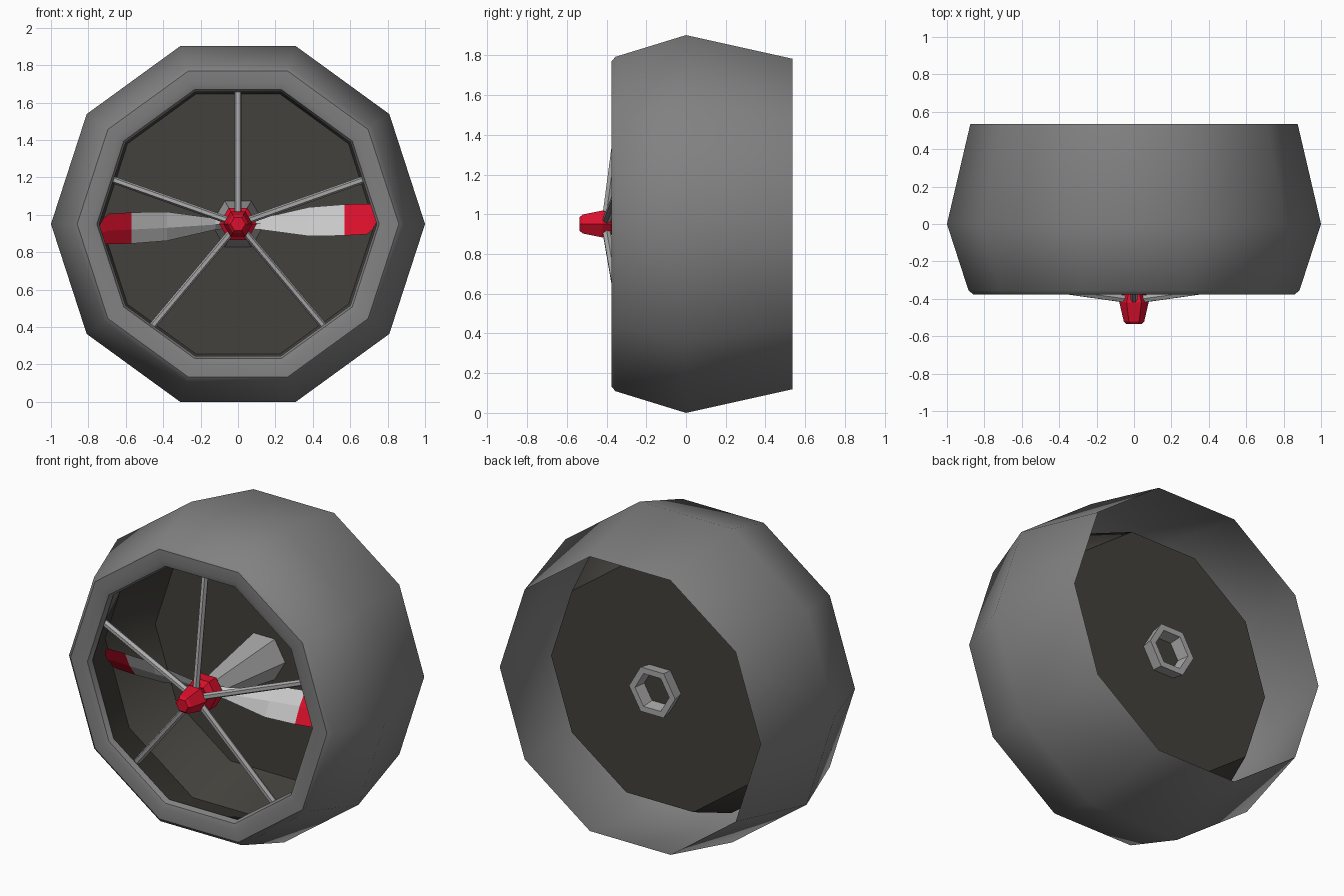
import bpy, bmesh
from math import sin, cos, pi, radians
from mathutils import Vector

if "Cube" in bpy.data.objects:
    bpy.data.objects.remove(bpy.data.objects["Cube"])

CZ = 0.951  # height of the fan axis


def material(name, rgb):
    m = bpy.data.materials.new(name)
    m.diffuse_color = (*rgb, 1)
    m.use_nodes = True
    m.node_tree.nodes["Principled BSDF"].inputs["Base Color"].default_value = m.diffuse_color
    return m


CASING = material("casing_grey", (0.22, 0.22, 0.22))
DARK = material("dark_grey", (0.055, 0.053, 0.045))
METAL = material("metal_grey", (0.4, 0.4, 0.4))
WHITE = material("blade_white", (0.75, 0.75, 0.75))
RED = material("red", (0.7, 0.005, 0.025))


def finish(name, bm, mats, angle=None):
    bmesh.ops.recalc_face_normals(bm, faces=bm.faces)
    me = bpy.data.meshes.new(name)
    bm.to_mesh(me)
    bm.free()
    for m in mats:
        me.materials.append(m)
    ob = bpy.data.objects.new(name, me)
    bpy.context.collection.objects.link(ob)
    if angle:
        bpy.ops.object.select_all(action='DESELECT')
        ob.select_set(True)
        bpy.context.view_layer.objects.active = ob
        bpy.ops.object.shade_smooth_by_angle(angle=radians(angle))
    return ob


def loft(bm, rings):
    """Bridge successive closed rings of equal length with quads."""
    rows = [[bm.verts.new(p) for p in r] for r in rings]
    for a, b in zip(rows, rows[1:]):
        for i in range(len(a)):
            j = (i + 1) % len(a)
            bm.faces.new((a[i], a[j], b[j], b[i]))
    return rows


def lathe(name, profile, sides, mat, angle=None, cap_first=False, cap_last=False):
    """Turn (radius, y) points around the fan axis."""
    bm = bmesh.new()
    rows = loft(bm, [[(r * cos(2 * pi * i / sides), y, CZ + r * sin(2 * pi * i / sides))
                      for i in range(sides)] for r, y in profile])
    if cap_first:
        bm.faces.new(rows[0])
    if cap_last:
        bm.faces.new(rows[-1])
    return finish(name, bm, [mat], angle)


# Outer casing: open shell with a rounded front lip
lathe("duct_casing", [(0.875, 0.535), (1.0, 0.0), (0.885, -0.355), (0.86, -0.376),
                      (0.79, -0.376), (0.755, -0.365), (0.742, -0.335)], 10, CASING, 40)

# Dark inner bowl closed by the rear disc
lathe("inner_bowl", [(0.742, -0.335), (0.85, -0.06), (0.73, 0.25)],
      10, DARK, 40, cap_last=True)

# Motor pod widening to a hollow tail
lathe("motor_pod", [(0.065, -0.27), (0.142, 0.25), (0.155, 0.325),
                    (0.115, 0.325), (0.105, 0.25)], 6, METAL, cap_first=True)

# Red nose and propeller hub
lathe("nose_cone", [(0.04, -0.535), (0.055, -0.52), (0.078, -0.42), (0.06, -0.37)],
      6, RED, cap_first=True, cap_last=True)
lathe("propeller_hub", [(0.06, -0.38), (0.1, -0.35), (0.1, -0.28), (0.07, -0.25)],
      6, RED, cap_first=True, cap_last=True)

# Struts from the nose to the lip
for n, deg in enumerate((90, 19.5, 160.5, -50, -130)):
    d = Vector((cos(radians(deg)), 0, sin(radians(deg))))
    side = Vector((-d.z, 0, d.x))
    bm = bmesh.new()
    rows = loft(bm, [[Vector((0, y, CZ)) + d * r
                      + side * (0.019 * cos(pi * k / 3))
                      + Vector((0, 0.022 * sin(pi * k / 3), 0)) for k in range(6)]
                     for r, y in ((0.04, -0.402), (0.735, -0.31))])
    for row in rows:
        bm.faces.new(row)
    finish(f"strut_{n + 1}", bm, [METAL])

# Two pitched blades with red tips: (distance, low edge, high edge, half thickness)
SECTIONS = [(0.05, -0.025, 0.025, 0.015), (0.12, -0.03, 0.03, 0.015),
            (0.38, -0.065, 0.09, 0.014), (0.57, -0.062, 0.105, 0.011),
            (0.69, -0.055, 0.108, 0.009), (0.72, -0.03, 0.105, 0.008),
            (0.742, 0.01, 0.06, 0.005)]
for name, s in (("right_blade", 1), ("left_blade", -1)):
    rings = []
    for x, lo, hi, t in SECTIONS:
        mid = lo + 0.55 * (hi - lo)
        yz = ((0, lo), (-t, mid), (0, hi), (t, mid))
        rings.append([(s * x, -0.27 + 0.05 * x / 0.74 + dy + 0.6 * z, CZ + s * z)
                      for dy, z in yz])
    bm = bmesh.new()
    rows = loft(bm, rings)
    bm.faces.new(rows[0])
    bm.faces.new(rows[-1])
    for f in bm.faces:
        f.material_index = int(abs(f.calc_center_median().x) > 0.57)
    finish(name, bm, [WHITE, RED])
